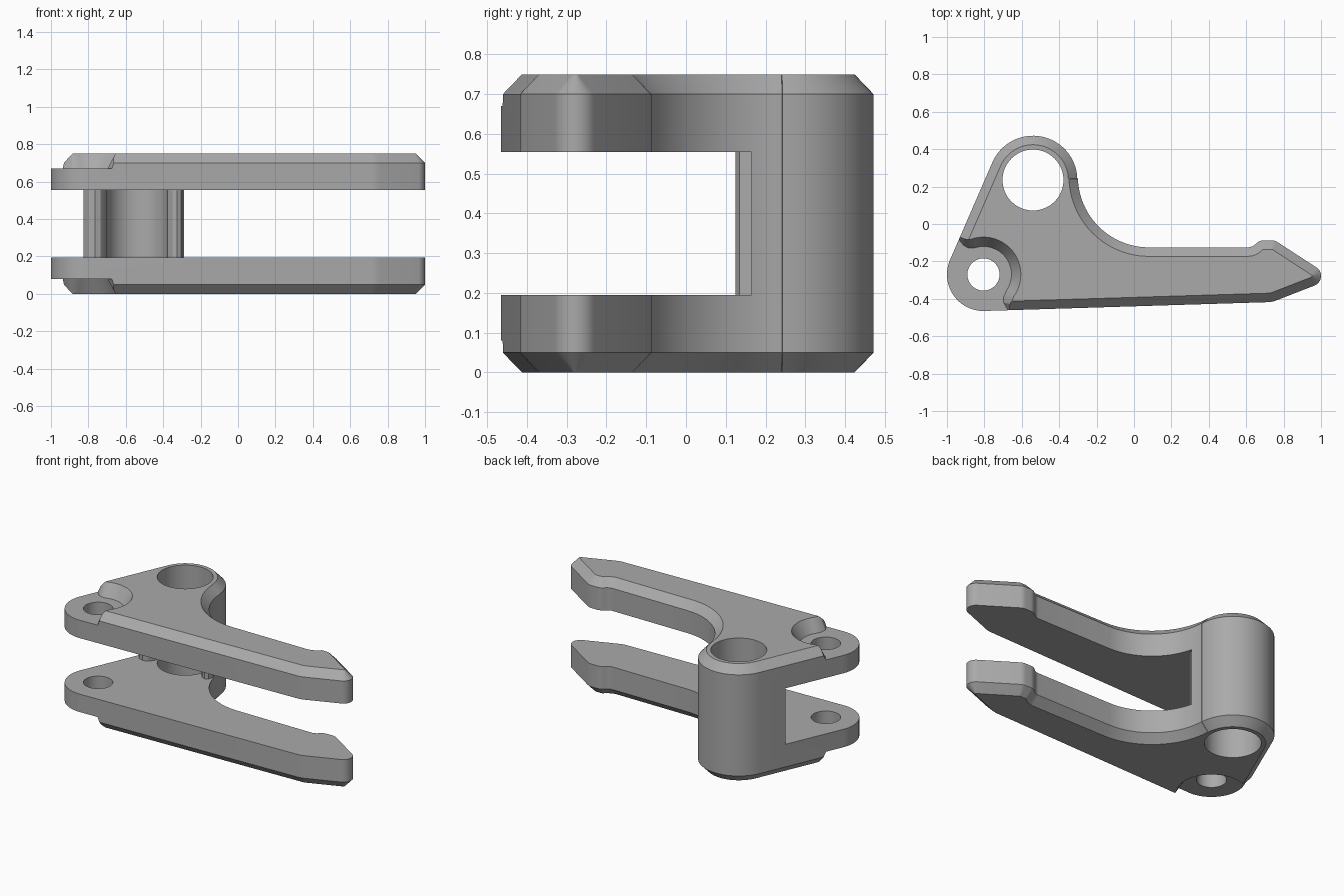
import bpy, bmesh, math
from math import cos, sin, radians

cube = bpy.data.objects.get("Cube")
if cube:
    bpy.data.objects.remove(cube, do_unlink=True)

HEIGHT = 0.75
CHAMFER = 0.048
PIVOT = (-0.805, -0.27)
BORE = (-0.54, 0.235)

grey = bpy.data.materials.new("plain grey")
grey.use_nodes = True
colour = (0.4, 0.4, 0.4, 1)
grey.diffuse_color = colour
grey.node_tree.nodes["Principled BSDF"].inputs["Base Color"].default_value = colour


def arc(centre, r, start, end, steps):
    angles = [radians(start + (end - start) * i / steps) for i in range(steps + 1)]
    return [(centre[0] + r * cos(a), centre[1] + r * sin(a)) for a in angles]


def loft(name, rings):
    """Closed solid through matching outlines, each given as (points, z)."""
    bm = bmesh.new()
    loops = [[bm.verts.new((x, y, z)) for x, y in pts] for pts, z in rings]
    n = len(loops[0])
    for low, high in zip(loops, loops[1:]):
        for i in range(n):
            j = (i + 1) % n
            bm.faces.new((low[i], low[j], high[j], high[i]))
    bm.faces.new(loops[0][::-1])
    bm.faces.new(loops[-1])
    bmesh.ops.recalc_face_normals(bm, faces=bm.faces)
    mesh = bpy.data.meshes.new(name)
    bm.to_mesh(mesh)
    bm.free()
    mesh.materials.append(grey)
    obj = bpy.data.objects.new(name, mesh)
    bpy.context.collection.objects.link(obj)
    return obj


def outline(inset):
    """Lever silhouette made of tangent arcs, shrunk by the inset."""
    rounded = lambda c, r, a, b, n: arc(c, r - inset, a, b, n)
    hollow = lambda c, r, a, b, n: arc(c, r + inset, a, b, n)
    return (rounded(PIVOT, 0.195, 156, 271.8, 24)            # pivot eye
            + rounded((0.712, -0.288), 0.13, 271.8, 291, 4)  # lower corner
            + rounded((0.945, -0.278), 0.055, 291, 417, 12)  # tip
            + rounded((0.735, -0.145), 0.058, 57, 90, 5)     # hook
            + rounded((0.695, -0.145), 0.058, 90, 130, 5)
            + hollow((0.607, -0.065), 0.06, 310, 270, 5)
            + hollow((0.08, 0.255), 0.38, 270, 182, 24)      # inner sweep
            + rounded(BORE, 0.237, 2, 156, 32))              # bore boss


# Body with chamfered top and bottom rims
body = loft("lever_body", [(outline(CHAMFER), 0), (outline(0), 0.05),
                           (outline(0), HEIGHT - 0.05), (outline(CHAMFER), HEIGHT)])

# Bore and pivot holes
cutters = []
for name, centre, r in (("bore_cutter", BORE, 0.163), ("pivot_cutter", PIVOT, 0.086)):
    circle = arc(centre, r, 0, 354.375, 63)
    cutters.append(loft(name, [(circle, -0.2), (circle, HEIGHT + 0.2)]))

# Gap between the two arms, leaving rounded jaws beside the bore
gap = [(-1.2, -0.7), (1.2, -0.7), (1.2, 0.165), (-0.295, 0.165), (-0.305, 0.135),
       (-0.325, 0.125), (-0.35, 0.135), (-0.375, 0.165), (-0.38, 0.2), (-0.7, 0.2),
       (-0.71, 0.165), (-0.735, 0.135), (-0.765, 0.125), (-0.8, 0.138),
       (-0.825, 0.17), (-1.2, 0.17)]
cutters.append(loft("gap_cutter", [(gap, 0.195), (gap, HEIGHT - 0.195)]))

# Sloped recess around the pivot, on both outer faces
floor = ([(-1.2, -0.7), (-1.2, -0.05), (-0.935, -0.085), (-0.91, -0.115), (-0.885, -0.128)]
         + arc(PIVOT, 0.15, 110, -35, 24)
         + [(-0.697, -0.39), (-0.697, -0.42), (-0.675, -0.46), (-0.65, -0.7)])
rim = ([(-1.25, -0.7), (-1.25, 0), (-0.925, -0.04), (-0.905, -0.066), (-0.89, -0.08)]
       + arc(PIVOT, 0.2, 110, -35, 24)
       + [(-0.652, -0.41), (-0.655, -0.43), (-0.645, -0.46), (-0.62, -0.7)])
for name, flip in (("top_recess_cutter", False), ("bottom_recess_cutter", True)):
    levels = [(floor, 0.67), (rim, HEIGHT), (rim, HEIGHT + 0.1)]
    if flip:
        levels = [(pts, HEIGHT - z) for pts, z in levels]
    cutters.append(loft(name, levels))

# Apply the cuts, then drop the helpers
bpy.context.view_layer.objects.active = body
body.select_set(True)
for cutter in cutters:
    cutter.hide_render = True
    mod = body.modifiers.new(cutter.name, "BOOLEAN")
    mod.operation = "DIFFERENCE"
    mod.solver = "EXACT"
    mod.object = cutter
    bpy.ops.object.modifier_apply(modifier=mod.name)
for cutter in cutters:
    bpy.data.objects.remove(cutter, do_unlink=True)

bpy.ops.object.shade_smooth_by_angle(angle=radians(25))
